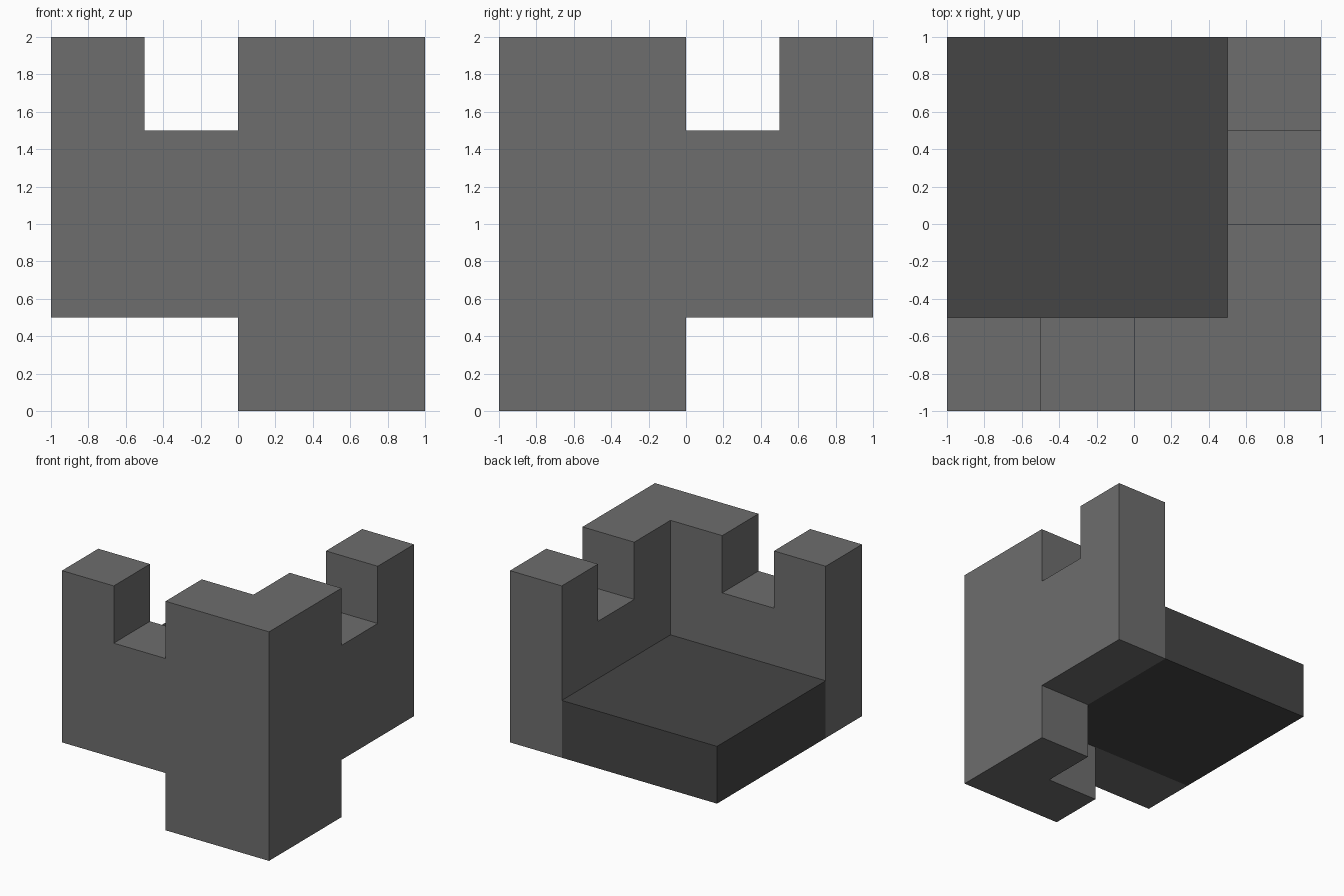
import bpy
import bmesh

cube = bpy.data.objects.get("Cube")
if cube:
    bpy.data.objects.remove(cube, do_unlink=True)


def make_material(name, value):
    mat = bpy.data.materials.new(name)
    colour = (value, value, value, 1.0)
    mat.diffuse_color = colour
    mat.use_nodes = True
    bsdf = mat.node_tree.nodes["Principled BSDF"]
    bsdf.inputs["Base Color"].default_value = colour
    bsdf.inputs["Roughness"].default_value = 0.9
    return mat


def make_object(name, bm, mat):
    bmesh.ops.recalc_face_normals(bm, faces=bm.faces)
    mesh = bpy.data.meshes.new(name)
    bm.to_mesh(mesh)
    bm.free()
    mesh.materials.append(mat)
    obj = bpy.data.objects.new(name, mesh)
    bpy.context.collection.objects.link(obj)
    return obj


wall_grey = make_material("wall grey", 0.155)
floor_grey = make_material("floor dark grey", 0.06)

# Wall outline (x, z), from the corner foot around to the corner top
profile = [(1, 0), (0, 0), (0, 0.5), (-1, 0.5), (-1, 2), (-0.5, 2),
           (-0.5, 1.5), (0, 1.5), (0, 2), (1, 2)]


def add_wall(bm, place):
    """One crenellated wall, mitred and left open at the corner."""
    outer = [bm.verts.new(place(x, -1, z)) for x, z in profile]
    inner = [bm.verts.new(place(min(x, 0.5), -0.5, z)) for x, z in profile]
    bm.faces.new(outer)
    bm.faces.new(inner[::-1])
    for i in range(len(profile) - 1):
        bm.faces.new((outer[i], inner[i], inner[i + 1], outer[i + 1]))


# Front wall and its mirror across the corner diagonal, welded together
bm = bmesh.new()
add_wall(bm, lambda x, y, z: (x, y, z))
add_wall(bm, lambda x, y, z: (-y, -x, z))
bmesh.ops.remove_doubles(bm, verts=bm.verts, dist=0.001)
bmesh.ops.recalc_face_normals(bm, faces=bm.faces)
bmesh.ops.dissolve_limit(bm, angle_limit=0.01, verts=bm.verts, edges=bm.edges)
make_object("corner_battlement_wall", bm, wall_grey)

# Floor slab in the inner angle of the walls
bm = bmesh.new()
bmesh.ops.create_cube(bm, size=1)
bmesh.ops.scale(bm, vec=(1.5, 1.5, 0.5), verts=bm.verts)
bmesh.ops.translate(bm, vec=(-0.25, 0.25, 0.75), verts=bm.verts)
make_object("floor_slab", bm, floor_grey)
